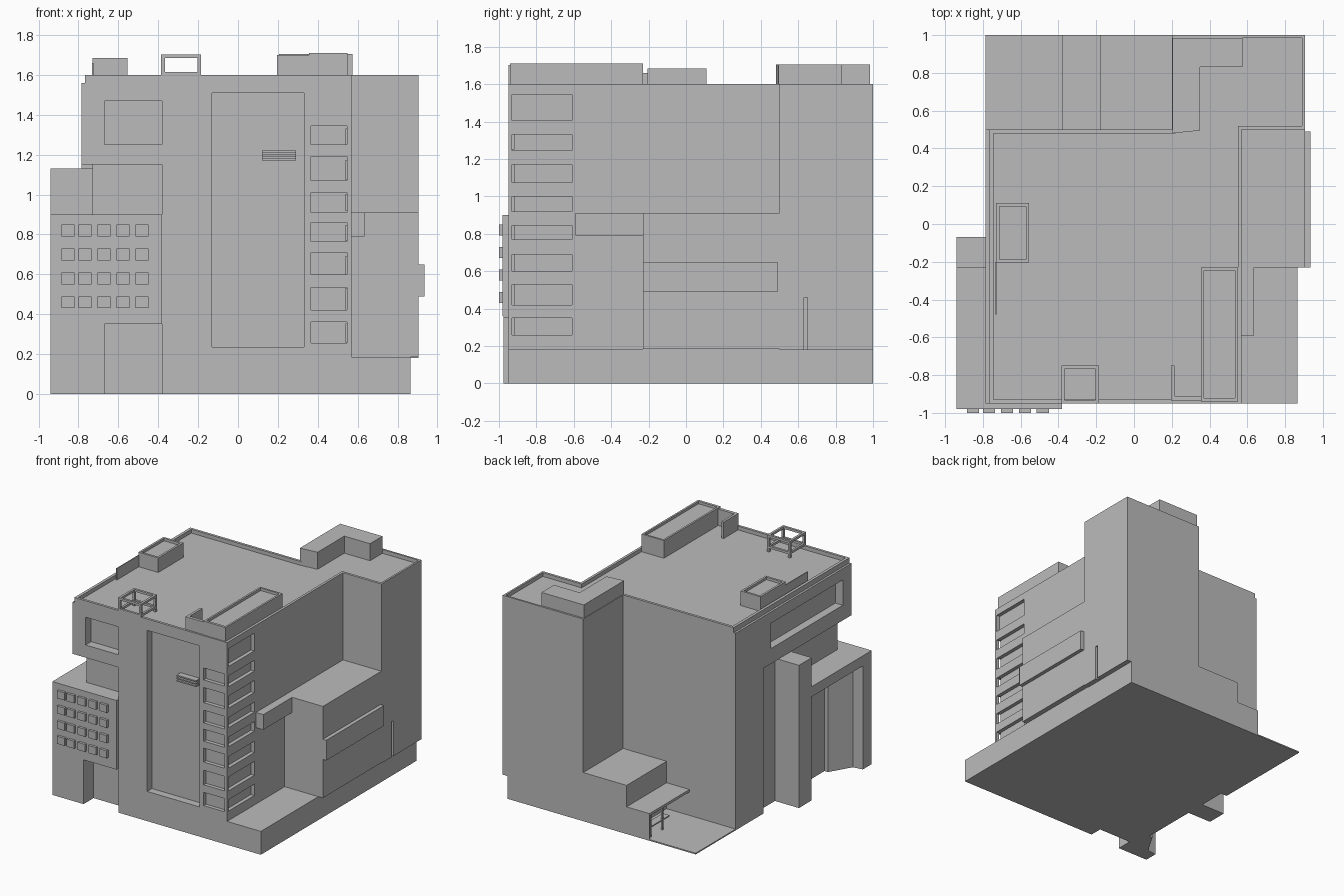
import bpy, bmesh

grey = bpy.data.materials.new("plain grey")
grey.diffuse_color = (0.5, 0.5, 0.5, 1)


def add(name, bm):
    bmesh.ops.recalc_face_normals(bm, faces=bm.faces)
    me = bpy.data.meshes.new(name)
    bm.to_mesh(me)
    bm.free()
    me.materials.append(grey)
    ob = bpy.data.objects.new(name, me)
    bpy.context.collection.objects.link(ob)
    return ob


def prism(name, pts, z0, z1):
    bm = bmesh.new()
    f = bm.faces.new([bm.verts.new((x, y, z0)) for x, y in pts])
    r = bmesh.ops.extrude_face_region(bm, geom=[f])
    for v in r["geom"]:
        if isinstance(v, bmesh.types.BMVert):
            v.co.z = z1
    return add(name, bm)


def box(name, x0, x1, y0, y1, z0, z1, cuts=()):
    """Box, with a list of boxes carved out of it."""
    ob = prism(name, [(x0, y0), (x1, y0), (x1, y1), (x0, y1)], z0, z1)
    cutters = []
    for c in cuts:
        k = box("cutter", *c)
        k.hide_render = True
        cutters.append(k)
        m = ob.modifiers.new("cut", "BOOLEAN")
        m.operation, m.solver, m.object = "DIFFERENCE", "EXACT", k
    if cutters:
        dg = bpy.context.evaluated_depsgraph_get()
        dg.update()
        me = bpy.data.meshes.new_from_object(ob.evaluated_get(dg))
        ob.modifiers.clear()
        ob.data = me
        for k in cutters:
            bpy.data.objects.remove(k)
    return ob


# main block with its recesses
roof_link = (0.22, 0.55, 0.4, 0.6, 1.57, 1.8)
cuts = [
    (-0.9, -0.73, -1.1, 0.15, -0.1, 1.15),        # left side undercut
    (-0.9, -0.38, -1.1, -0.85, 0.9, 1.15),        # front undercut
    (-0.67, -0.38, -1.1, -0.85, -0.1, 0.35),      # entrance
    (-0.67, -0.38, -1.1, -0.88, 1.25, 1.47),      # upper front window
    (-0.9, -0.72, -0.84, 0.06, 1.27, 1.47),       # long left window
    (-0.13, 0.33, -1.1, -0.89, 0.235, 1.51),      # tall front panel
    (-0.9, -0.768, -1.1, 0.6, 1.56, 1.8),         # roof edge step
    (-0.745, 0.55, -0.93, 0.48, 1.57, 1.8),       # sunken roof
    roof_link,
]
for z0, z1 in [(.255, .36), (.42, .535), (.6, .71), (.765, .86), (.91, 1.01), (1.07, 1.19), (1.25, 1.345)]:
    cuts.append((0.365, 0.547, -1.1, -0.92, z0, z1))
for z0, z1 in [(.26, .35), (.42, .53), (.6, .69), (.77, .845), (.92, 1.0), (1.075, 1.17), (1.245, 1.33), (1.405, 1.545)]:
    cuts.append((0.54, 0.8, -0.93, -0.61, z0, z1))
box("main_block", -0.785, 0.57, -0.95, 0.5, 0, 1.6, cuts)

# vent on the tall panel
box("vent_back", 0.12, 0.29, -0.91, -0.89, 1.17, 1.22)
for z in (1.17, 1.19, 1.21):
    box("vent_slat", 0.12, 0.29, -0.94, -0.89, z, z + 0.01)

# rear tower, side block and base
box("tower", 0.2, 0.905, 0.5, 1.0, 0.18, 1.6,
    [(0.22, 0.89, 0.52, 0.985, 1.57, 1.8), roof_link, (0.885, 1, 0.63, 0.65, 0.1, 0.46)])
box("side_block", 0.57, 0.905, -0.23, 0.5, 0.185, 0.91)
box("side_plate", 0.9, 0.935, -0.23, 0.49, 0.49, 0.65)
box("side_arm", 0.57, 0.635, -0.59, -0.23, 0.79, 0.91)
box("base_right", 0.57, 0.865, -0.95, 1.0, 0, 0.185)
box("base_rear", 0.2, 0.57, 0.5, 1.0, 0, 0.18)

# rear steps, canopy and yard
box("rear_step", -0.18, 0.2, 0.5, 1.0, 0, 0.385)
box("canopy", -0.38, -0.18, 0.5, 1.0, 0.195, 0.215)
box("canopy_wall", -0.38, -0.18, 0.99, 1.0, 0, 0.2)
box("yard", -0.785, -0.18, 0.5, 1.0, 0, 0.01)
for y in (0.8, 0.95):
    box("canopy_post", -0.365, -0.35, y, y + 0.015, 0, 0.2)
box("bench", -0.36, -0.3, 0.72, 0.95, 0.08, 0.09)

# left annex
box("annex_panel", -0.94, -0.38, -0.98, -0.94, 0.36, 0.9)
box("annex_ledge", -0.94, -0.38, -0.95, -0.84, 0.82, 0.9)
prism("annex_wall", [(-0.94, -0.975), (-0.67, -0.975), (-0.67, -0.69), (-0.76, -0.69),
                     (-0.86, -0.86), (-0.94, -0.87)], 0, 0.85)
box("door_jamb", -0.67, -0.38, -0.975, -0.94, 0.35, 0.37)
box("annex_roof", -0.94, -0.72, -0.97, -0.23, 0.82, 0.9)
box("annex_pillar", -0.94, -0.72, -0.23, -0.07, 0, 1.13)
for x in (-0.885, -0.8, -0.705, -0.61, -0.515):
    for z in (0.43, 0.55, 0.67, 0.79):
        box("small_window", x, x + 0.065, -1.0, -0.97, z, z + 0.06)

# roof structures
prism("roof_L_house", [(0.205, 0.48), (0.35, 0.495), (0.35, 0.83), (0.575, 0.83),
                       (0.575, 0.985), (0.205, 0.985)], 1.56, 1.705)
box("long_roof_box", 0.355, 0.55, -0.94, -0.23, 1.56, 1.71,
    [(0.37, 0.535, -0.92, -0.245, 1.69, 1.8)])
box("roof_screen_side", 0.195, 0.215, -0.92, -0.75, 1.56, 1.7)
box("roof_screen_front", 0.195, 0.36, -0.935, -0.91, 1.56, 1.7)
box("left_roof_box", -0.73, -0.555, -0.205, 0.11, 1.56, 1.685,
    [(-0.713, -0.572, -0.188, 0.093, 1.665, 1.8)])
box("roof_fin", -0.733, -0.725, -0.48, -0.2, 1.56, 1.66)

# open cube frame on the roof
X0, X1, Y0, Y1, t = -0.385, -0.185, -0.95, -0.75, 0.018
for z in (1.598, 1.684):
    for y in (Y0, Y1 - t):
        box("frame_bar", X0, X1, y, y + t, z, z + t)
    for x in (X0, X1 - t):
        box("frame_bar", x, x + t, Y0 + t, Y1 - t, z, z + t)
for x in (X0, X1 - t):
    for y in (Y0, Y1 - t):
        box("frame_post", x, x + t, y, y + t, 1.57, 1.69)
